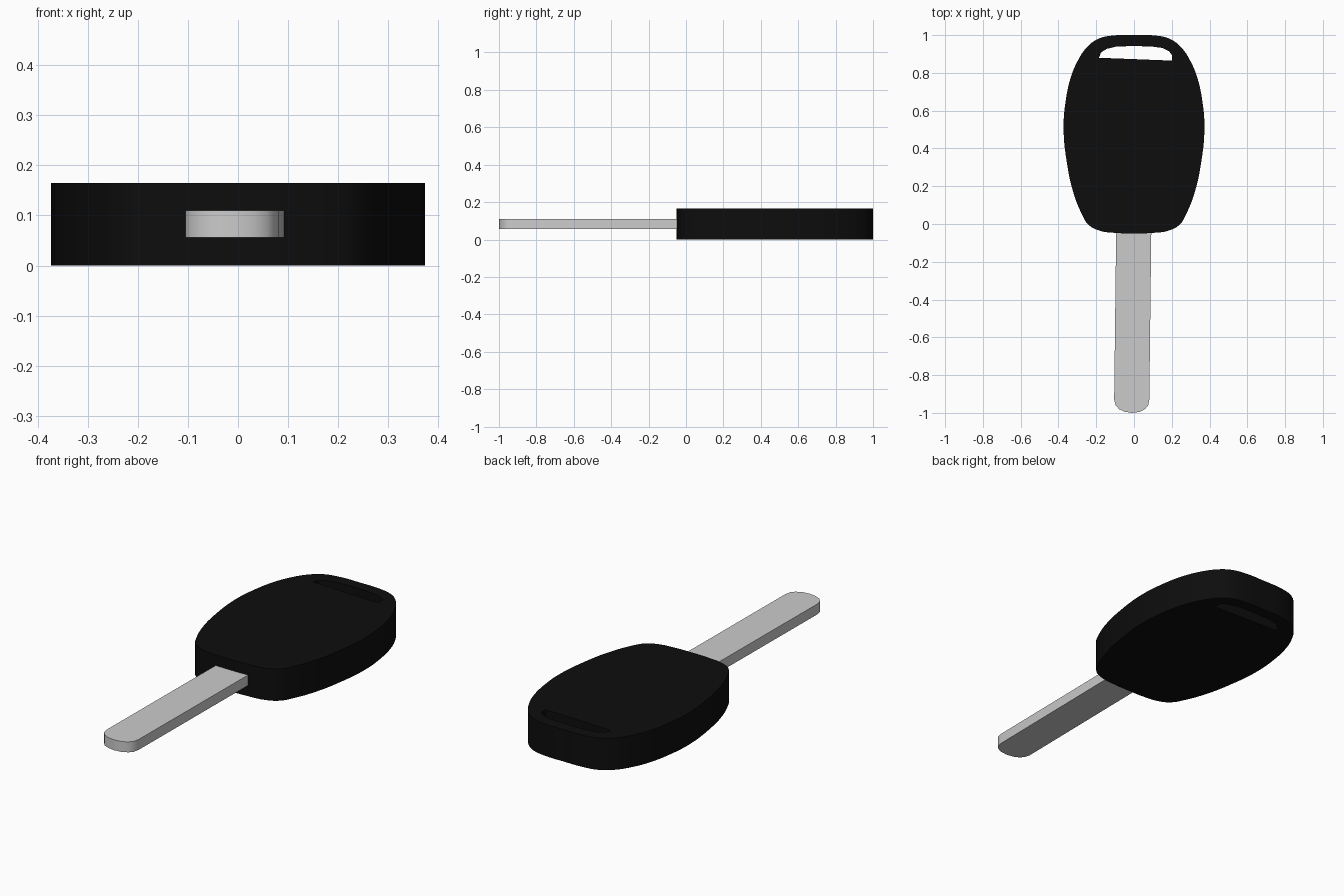
import bpy, bmesh, math

if "Cube" in bpy.data.objects:
    bpy.data.objects.remove(bpy.data.objects["Cube"])


def slab(name, outlines, z0, z1):
    """Extrude closed outlines (later ones cut holes) between two heights."""
    curve = bpy.data.curves.new(name, 'CURVE')
    curve.dimensions = '2D'
    curve.fill_mode = 'BOTH'
    curve.extrude = (z1 - z0) / 2
    for points, rounded in outlines:
        spline = curve.splines.new('BEZIER')
        spline.bezier_points.add(len(points) - 1)
        spline.use_cyclic_u = True
        spline.resolution_u = 4 if rounded else 1
        for bp, (x, y) in zip(spline.bezier_points, points):
            bp.co = (x, y, 0)
            bp.handle_left_type = bp.handle_right_type = 'AUTO' if rounded else 'VECTOR'
    obj = bpy.data.objects.new(name, curve)
    bpy.context.collection.objects.link(obj)
    obj.location.z = (z0 + z1) / 2
    bpy.ops.object.select_all(action='DESELECT')
    obj.select_set(True)
    bpy.context.view_layer.objects.active = obj
    bpy.ops.object.convert(target='MESH')
    obj = bpy.context.object
    # Weld the caps to the walls
    bm = bmesh.new()
    bm.from_mesh(obj.data)
    bmesh.ops.remove_doubles(bm, verts=bm.verts, dist=0.0001)
    bmesh.ops.recalc_face_normals(bm, faces=bm.faces)
    bm.to_mesh(obj.data)
    bm.free()
    bpy.ops.object.shade_smooth_by_angle(angle=math.radians(30))
    return obj


# Key head: mirrored rounded outline with a ring slot through it
half = [(0.10, -0.047), (0.18, -0.036), (0.24, -0.005), (0.28, 0.06),
        (0.325, 0.18), (0.353, 0.31), (0.373, 0.50), (0.362, 0.65),
        (0.335, 0.775), (0.30, 0.86), (0.25, 0.935), (0.19, 0.98), (0.11, 0.998)]
head_outline = [(0, -0.05)] + half + [(0, 1.0)] + [(-x, y) for x, y in reversed(half)]
slot = [(-0.185, 0.88), (0.2, 0.865), (0.2, 0.895), (0.185, 0.915), (0.15, 0.932),
        (0.09, 0.94), (0, 0.942), (-0.09, 0.94), (-0.145, 0.927), (-0.175, 0.908)]
head = slab("key_head", [(head_outline, True), (slot, False)], 0, 0.165)

black = bpy.data.materials.new("black_plastic")
black.diffuse_color = (0.004, 0.004, 0.004, 1)
black.use_nodes = True
black.node_tree.nodes["Principled BSDF"].inputs["Base Color"].default_value = black.diffuse_color
head.data.materials.append(black)

# Blade: slightly slanted flat bar with a rounded tip, set into the head
blade_outline = [(0.092, 0.0), (-0.094, 0.0), (-0.105, -0.93), (-0.098, -0.958),
                 (-0.08, -0.98), (-0.05, -0.994), (-0.01, -1.0), (0.03, -0.995),
                 (0.058, -0.98), (0.075, -0.96), (0.081, -0.93)]
slab("key_blade", [(blade_outline, False)], 0.056, 0.11)
